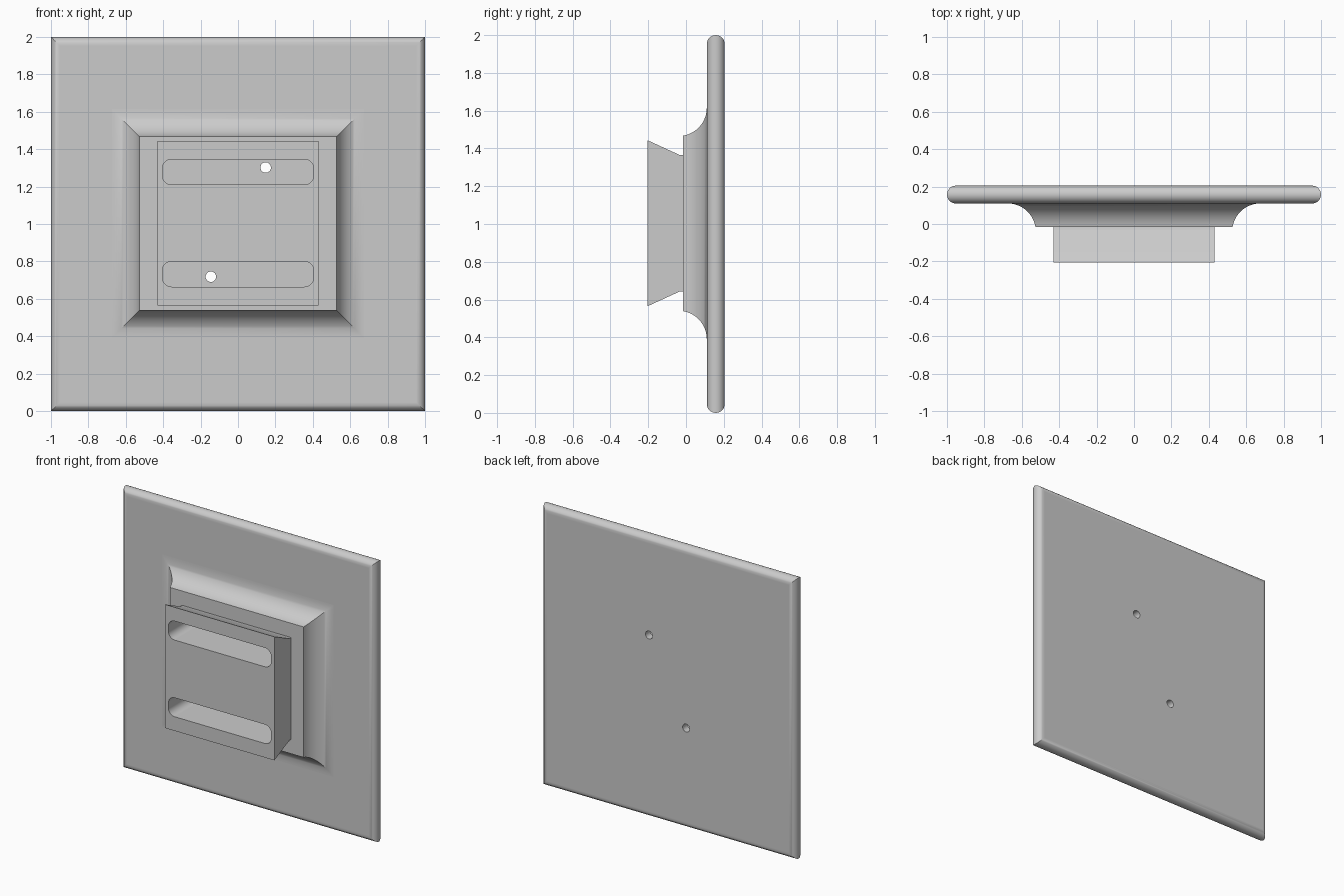
import bpy, bmesh, math
from mathutils import Matrix

cube = bpy.data.objects.get("Cube")
if cube:
    bpy.data.objects.remove(cube, do_unlink=True)

grey = bpy.data.materials.new("light grey")
grey.use_nodes = True
grey.diffuse_color = (0.6, 0.6, 0.6, 1)
grey.node_tree.nodes["Principled BSDF"].inputs["Base Color"].default_value = (0.6, 0.6, 0.6, 1)

MID = 1.0          # height of the centre line
FRONT, BACK = -0.205, 0.205


def add_object(name, bm):
    bmesh.ops.recalc_face_normals(bm, faces=bm.faces)
    mesh = bpy.data.meshes.new(name)
    bm.to_mesh(mesh)
    bm.free()
    mesh.materials.append(grey)
    obj = bpy.data.objects.new(name, mesh)
    bpy.context.collection.objects.link(obj)
    return obj


def loft(name, rings, mid):
    """Join rectangles (half width, half height, y) from front to back."""
    bm = bmesh.new()
    loops = [[bm.verts.new((sx * w, y, mid + sz * h))
              for sx, sz in ((-1, -1), (1, -1), (1, 1), (-1, 1))]
             for w, h, y in rings]
    for a, b in zip(loops, loops[1:]):
        for i in range(4):
            j = (i + 1) % 4
            bm.faces.new((a[i], a[j], b[j], b[i]))
    bm.faces.new(loops[0])
    bm.faces.new(loops[-1])
    return add_object(name, bm)


def slot_cutter(z):
    bm = bmesh.new()
    y0, y1 = -0.3, 0.15
    place = Matrix.Translation((0, (y0 + y1) / 2, z)) @ Matrix.Diagonal((0.81, y1 - y0, 0.135, 1))
    bmesh.ops.create_cube(bm, size=1, matrix=place)
    along = [e for e in bm.edges if abs(e.verts[0].co.y - e.verts[1].co.y) > 0.1]
    bmesh.ops.bevel(bm, geom=along, offset=0.05, segments=8, profile=0.5, affect='EDGES')
    return add_object("slot_cutter", bm)


def hole_cutter(x, z):
    bm = bmesh.new()
    place = Matrix.Translation((x, 0.15, z)) @ Matrix.Rotation(math.pi / 2, 4, 'X')
    bmesh.ops.create_cone(bm, cap_ends=True, segments=32, radius1=0.028, radius2=0.028,
                          depth=0.3, matrix=place)
    return add_object("hole_cutter", bm)


# Square wall plate with fully rounded edges
r = 0.0475
plate_rings = []
for i in range(17):
    t = math.pi * (i / 16 - 0.5)
    half = 1 - r + r * math.cos(t)
    plate_rings.append((half, half, BACK - r + r * math.sin(t)))
plate = loft("wall_plate", plate_rings, MID)

# Raised pedestal with a concave flare into the plate
R, plate_front = 0.15, BACK - 2 * r
start = math.asin((plate_front - R + 0.015) * -1 / R)
flare = []
for i in range(17):
    t = start + (math.pi / 2 - start) * i / 16
    out = R * (1 - math.cos(t))
    flare.append((0.525 + out, 0.4625 + out, plate_front - R + R * math.sin(t)))
flare.append((flare[-1][0], flare[-1][1], plate_front + 0.015))
pedestal = loft("flared_pedestal", flare, MID + 0.003)

# Dovetail block, wider at its front
dovetail = loft("dovetail_block", [(0.43, 0.44, FRONT), (0.43, 0.362, -0.035),
                                   (0.43, 0.362, 0.0)], MID + 0.004)

# Two long slots, each with a screw hole through the plate
cutters = [slot_cutter(1.278), slot_cutter(0.732),
           hole_cutter(0.148, 1.302), hole_cutter(-0.145, 0.718)]

for obj in (plate, pedestal, dovetail):
    bpy.ops.object.select_all(action='DESELECT')
    obj.select_set(True)
    bpy.context.view_layer.objects.active = obj
    for cutter in cutters:
        mod = obj.modifiers.new("cut", 'BOOLEAN')
        mod.operation = 'DIFFERENCE'
        mod.solver = 'EXACT'
        mod.object = cutter
        bpy.ops.object.modifier_apply(modifier=mod.name)
    bpy.ops.object.shade_smooth_by_angle(angle=math.radians(30))
    normals = obj.modifiers.new("even_shading", 'WEIGHTED_NORMAL')
    normals.keep_sharp = True

for cutter in cutters:
    bpy.data.objects.remove(cutter, do_unlink=True)
